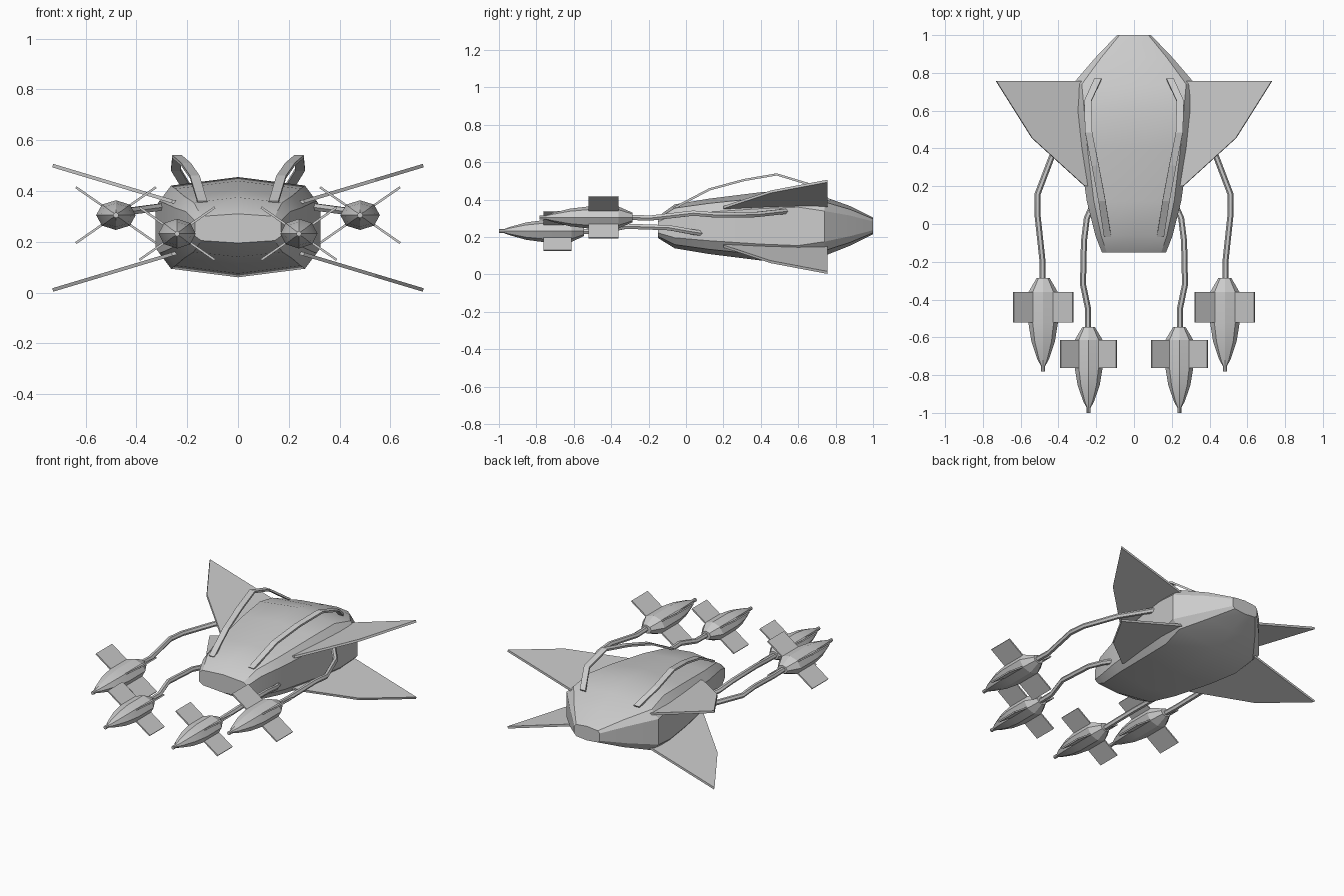
import bpy, math
from mathutils import Vector

if "Cube" in bpy.data.objects:
    bpy.data.objects.remove(bpy.data.objects["Cube"])


def add_mesh(name, verts, faces, mirror=True, thick=0, smooth=None):
    me = bpy.data.meshes.new(name)
    me.from_pydata([tuple(v) for v in verts], [], faces)
    ob = bpy.data.objects.new(name, me)
    bpy.context.collection.objects.link(ob)
    bpy.ops.object.select_all(action='DESELECT')
    ob.select_set(True)
    bpy.context.view_layer.objects.active = ob
    bpy.ops.object.mode_set(mode='EDIT')
    bpy.ops.mesh.select_all(action='SELECT')
    bpy.ops.mesh.normals_make_consistent(inside=False)
    bpy.ops.object.mode_set(mode='OBJECT')
    if smooth:
        bpy.ops.object.shade_smooth_by_angle(angle=math.radians(smooth))
    if thick:
        m = ob.modifiers.new("thickness", 'SOLIDIFY')
        m.thickness, m.offset = thick, 0
    if mirror:
        m = ob.modifiers.new("mirror", 'MIRROR')
        m.use_mirror_merge = False
    return ob


def loft(name, rings, **kw):
    n = len(rings[0])
    verts = [v for r in rings for v in r]
    faces = [(i*n + j, i*n + (j+1) % n, (i+1)*n + (j+1) % n, (i+1)*n + j)
             for i in range(len(rings) - 1) for j in range(n)]
    faces += [tuple(range(n)), tuple(range(len(verts) - n, len(verts)))]
    return add_mesh(name, verts, faces, **kw)


def tube(name, path, r, sides=6):
    pts = [Vector(p) for p in path]
    rings = []
    for i, p in enumerate(pts):
        d = (pts[min(i+1, len(pts)-1)] - pts[max(i-1, 0)]).normalized()
        a = d.cross(Vector((0, 0, 1))).normalized()
        b = a.cross(d)
        rings.append([p + r*(a*math.cos(t) + b*math.sin(t))
                      for t in (math.tau*k/sides for k in range(sides))])
    return loft(name, rings, smooth=35)


# Hull: (y, half width, top z, bottom z)
stations = [(-.15, .17, .31, .195), (-.06, .205, .375, .14), (.12, .25, .405, .11),
            (.4, .29, .44, .075), (.6, .31, .455, .06), (.74, .325, .415, .10),
            (.88, .205, .365, .155), (1, .09, .305, .215)]
rings = []
for y, w, t, b in stations:
    h = t - b
    half = [(.85*w, t - .085*h), (w, t - .24*h), (w, b + .24*h), (.85*w, b + .085*h)]
    rings.append([(0, y, t)] + [(x, y, z) for x, z in half] + [(0, y, b)]
                 + [(-x, y, z) for x, z in reversed(half)])
loft("hull", rings, mirror=False, smooth=25)

# Swept wings, upper and lower
outline = [(.2, .757), (.73, .757), (.54, .455), (.26, .2), (.2, .2)]
for name, tip, slope in (("upper_wing", .5, .3), ("lower_wing", .01, -.3)):
    add_mesh(name, [(x, y, tip - slope*(.73 - x)) for x, y in outline],
             [(0, 1, 2, 3, 4)], thick=.014)

# Roof straps
path = [(.14, -.065, .355), (.17, .125, .455), (.205, .31, .505), (.24, .485, .535),
        (.245, .65, .485), (.19, .77, .395)]
verts = [(x + s*.019, y, z) for x, y, z in path for s in (-1, 1)]
add_mesh("roof_strap", verts, [(2*i, 2*i+1, 2*i+3, 2*i+2) for i in range(len(path)-1)],
         thick=.012)

# Arms carrying the pods
tube("outer_arm", [(.28, .55, .34), (.43, .37, .32), (.51, .16, .318), (.51, .04, .328),
                   (.485, -.19, .302), (.485, -.3, .305)], .016)
tube("inner_arm", [(.21, .12, .215), (.25, .03, .228), (.265, -.09, .25),
                   (.27, -.32, .258), (.243, -.45, .232), (.243, -.56, .23)], .016)


# Pods with crossed fins
def pod(name, x, y, z, length, k):
    profile = [(0, .035), (.15, .078), (.48, .078), (.68, .062), (.87, .03),
               (.94, .011), (1, .011)]
    rings = []
    for t, r in profile:
        rz = r if r < .02 else r*.75
        rings.append([(x + k*r*math.cos(a), y - t*length, z + rz*math.sin(a))
                      for a in (math.tau*i/8 for i in range(8))])
    loft(name + "_pod", rings, smooth=20)
    y0, y1 = y - .15*length, y - .475*length
    for s, side in ((1, "a"), (-1, "b")):
        dx, dz = .158*k, .11*k*s
        add_mesh(name + "_pod_fin_" + side,
                 [(x-dx, y0, z-dz), (x+dx, y0, z+dz), (x+dx, y1, z+dz), (x-dx, y1, z-dz)],
                 [(0, 1, 2, 3)], thick=.009)


pod("outer", .481, -.287, .305, .495, 1)
pod("inner", .24, -.545, .232, .455, .94)
